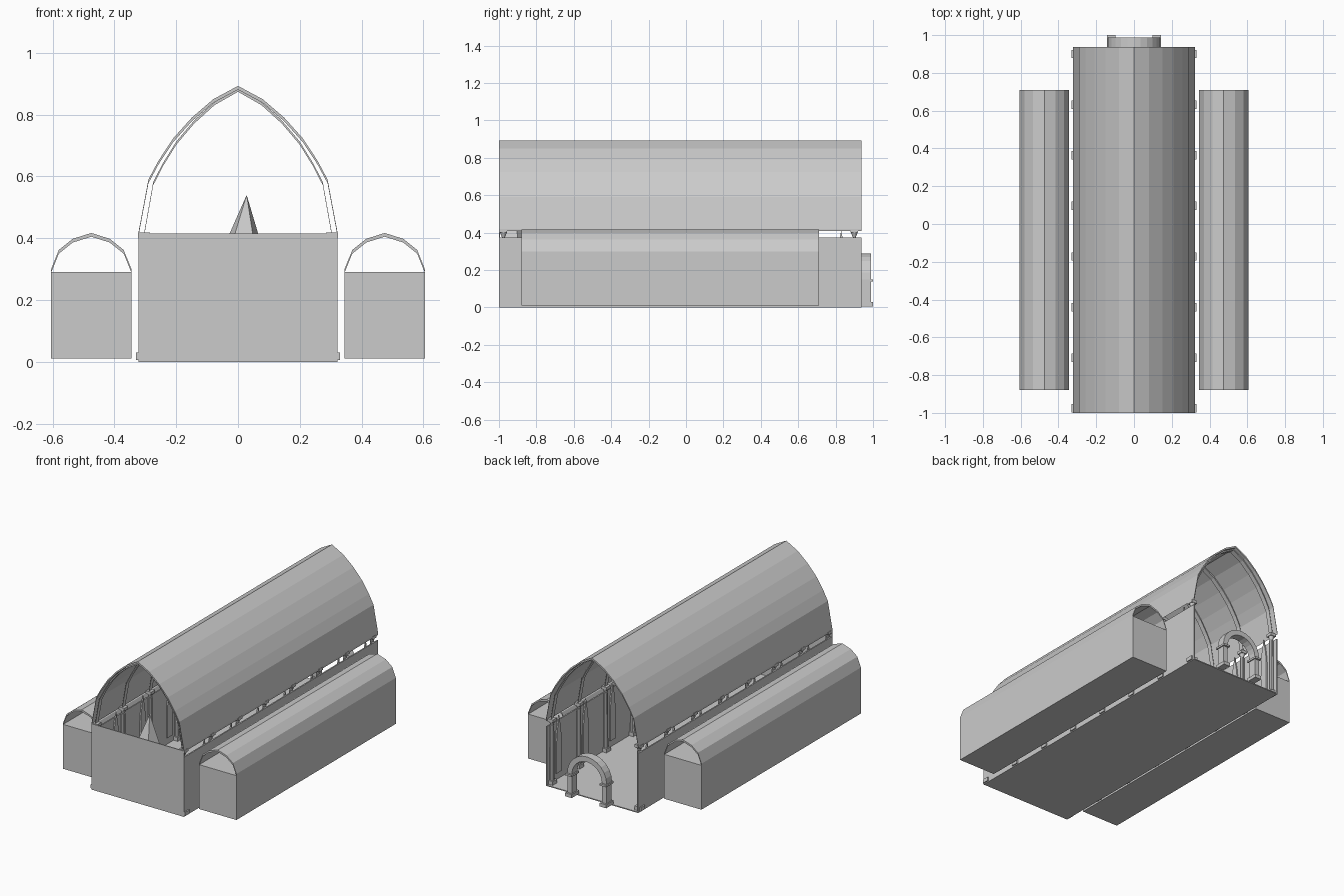
import bpy, bmesh, math

if "Cube" in bpy.data.objects:
    bpy.data.objects.remove(bpy.data.objects["Cube"])

ARCH = [(0.322, 0.42), (0.29, 0.59), (0.258, 0.65), (0.21, 0.723),
        (0.15, 0.79), (0.08, 0.85), (0, 0.893)]
AISLE = [(0.13, 0.30), (0.105, 0.362), (0.06, 0.398), (0, 0.417)]
BAYS = [0.9 - 0.268 * i for i in range(8)]


def finish(bm, name):
    bmesh.ops.recalc_face_normals(bm, faces=bm.faces[:])
    me = bpy.data.meshes.new(name)
    bm.to_mesh(me)
    bm.free()
    ob = bpy.data.objects.new(name, me)
    bpy.context.collection.objects.link(ob)
    return ob


def box(bm, x0, x1, y0, y1, z0, z1):
    vs = bmesh.ops.create_cube(bm, size=1)['verts']
    for v in vs:
        v.co = ((x0 + x1) / 2 + v.co.x * (x1 - x0),
                (y0 + y1) / 2 + v.co.y * (y1 - y0),
                (z0 + z1) / 2 + v.co.z * (z1 - z0))


def cone(bm, x, y, z0, z1, r0, r1, n=10):
    vs = bmesh.ops.create_cone(bm, cap_ends=True, segments=n, radius1=r0,
                               radius2=r1, depth=z1 - z0)['verts']
    bmesh.ops.translate(bm, verts=vs, vec=(x, y, (z0 + z1) / 2))


def shell(bm, half, y0, y1, cx=0, drop=0.012, sx=1, dz=0):
    # arched shell whose underside is the same profile moved straight down
    prof = [(-x, z) for x, z in half] + [(x, z) for x, z in half[-2::-1]]
    rings = []
    for x, z in prof:
        rings.append([bm.verts.new((cx + x * sx, y, z + dz - d))
                      for y, d in ((y0, 0), (y1, 0), (y1, drop), (y0, drop))])
    for a, b in zip(rings, rings[1:]):
        for k in range(4):
            j = (k + 1) % 4
            bm.faces.new((a[k], a[j], b[j], b[k]))
    bm.faces.new(rings[0])
    bm.faces.new(rings[-1])


# Nave floor and walls
bm = bmesh.new()
box(bm, -0.322, 0.322, -1, 0.937, 0, 0.006)
finish(bm, "nave_floor")
bm = bmesh.new()
box(bm, -0.322, 0.322, -1, -0.994, 0, 0.415)
finish(bm, "front_wall")
bm = bmesh.new()
for s in (-1, 1):
    box(bm, s * 0.314, s * 0.322, -0.994, 0.937, 0, 0.375)
finish(bm, "side_walls")

# Pointed vault and its ribs
bm = bmesh.new()
shell(bm, ARCH, -1, 0.937)
finish(bm, "nave_vault")
bm = bmesh.new()
for y in BAYS:
    shell(bm, ARCH, y - 0.015, y + 0.015, sx=0.947, dz=-0.009, drop=0.01)
finish(bm, "vault_ribs")

# Wall columns: base, shaft, capital
bm = bmesh.new()
for y in BAYS:
    for s in (-1, 1):
        box(bm, s * 0.285, s * 0.33, y - 0.022, y + 0.022, 0.006, 0.03)
        cone(bm, s * 0.305, y, 0.03, 0.375, 0.015, 0.013)
        cone(bm, s * 0.305, y, 0.375, 0.40, 0.008, 0.018)
        box(bm, s * 0.285, s * 0.324, y - 0.02, y + 0.02, 0.40, 0.418)
finish(bm, "wall_columns")

# Narrow pointed panels beside the columns
bm = bmesh.new()
for y in BAYS[:-1]:
    for s in (-1, 1):
        pts = [(-0.025, 0.05), (0.025, 0.05), (0.025, 0.25), (0.018, 0.32),
               (0, 0.41), (-0.018, 0.32), (-0.025, 0.25)]
        f = bm.faces.new([bm.verts.new((s * 0.304, y - 0.07 + a, z)) for a, z in pts])
        ext = bmesh.ops.extrude_face_region(bm, geom=[f])['geom']
        bmesh.ops.translate(bm, vec=(s * 0.008, 0, 0),
                            verts=[v for v in ext if isinstance(v, bmesh.types.BMVert)])
finish(bm, "lancet_panels")

# Side aisles: closed box with an open-ended vault
for s, side in ((-1, "left"), (1, "right")):
    bm = bmesh.new()
    box(bm, s * 0.345, s * 0.605, -0.88, 0.71, 0.01, 0.29)
    finish(bm, side + "_aisle")
    bm = bmesh.new()
    shell(bm, AISLE, -0.88, 0.71, cx=s * 0.475)
    finish(bm, side + "_aisle_vault")

# Rear doorway: piers with base and impost, round arch
bm = bmesh.new()
for s in (-1, 1):
    box(bm, s * 0.098, s * 0.143, 0.925, 1.0, 0.006, 0.028)
    box(bm, s * 0.105, s * 0.136, 0.935, 0.988, 0.028, 0.138)
    box(bm, s * 0.098, s * 0.143, 0.925, 1.0, 0.138, 0.15)
finish(bm, "doorway_piers")
bm = bmesh.new()
N = 12
rings = []
for i in range(N + 1):
    a = math.pi * i / N
    rings.append([bm.verts.new((r * math.cos(a), y, 0.15 + r * math.sin(a)))
                  for r, y in ((0.105, 0.935), (0.138, 0.935), (0.138, 0.988), (0.105, 0.988))])
for a, b in zip(rings, rings[1:]):
    for k in range(4):
        j = (k + 1) % 4
        bm.faces.new((a[k], a[j], b[j], b[k]))
bm.faces.new(rings[0])
bm.faces.new(rings[-1])
finish(bm, "doorway_arch")

# Small faceted spire standing just inside the front wall
bm = bmesh.new()
cone(bm, 0.015, -0.92, 0.36, 0.54, 0.07, 0, 5)
for v in bm.verts:
    if v.co.z > 0.5:
        v.co.x = 0.028
finish(bm, "spire")
